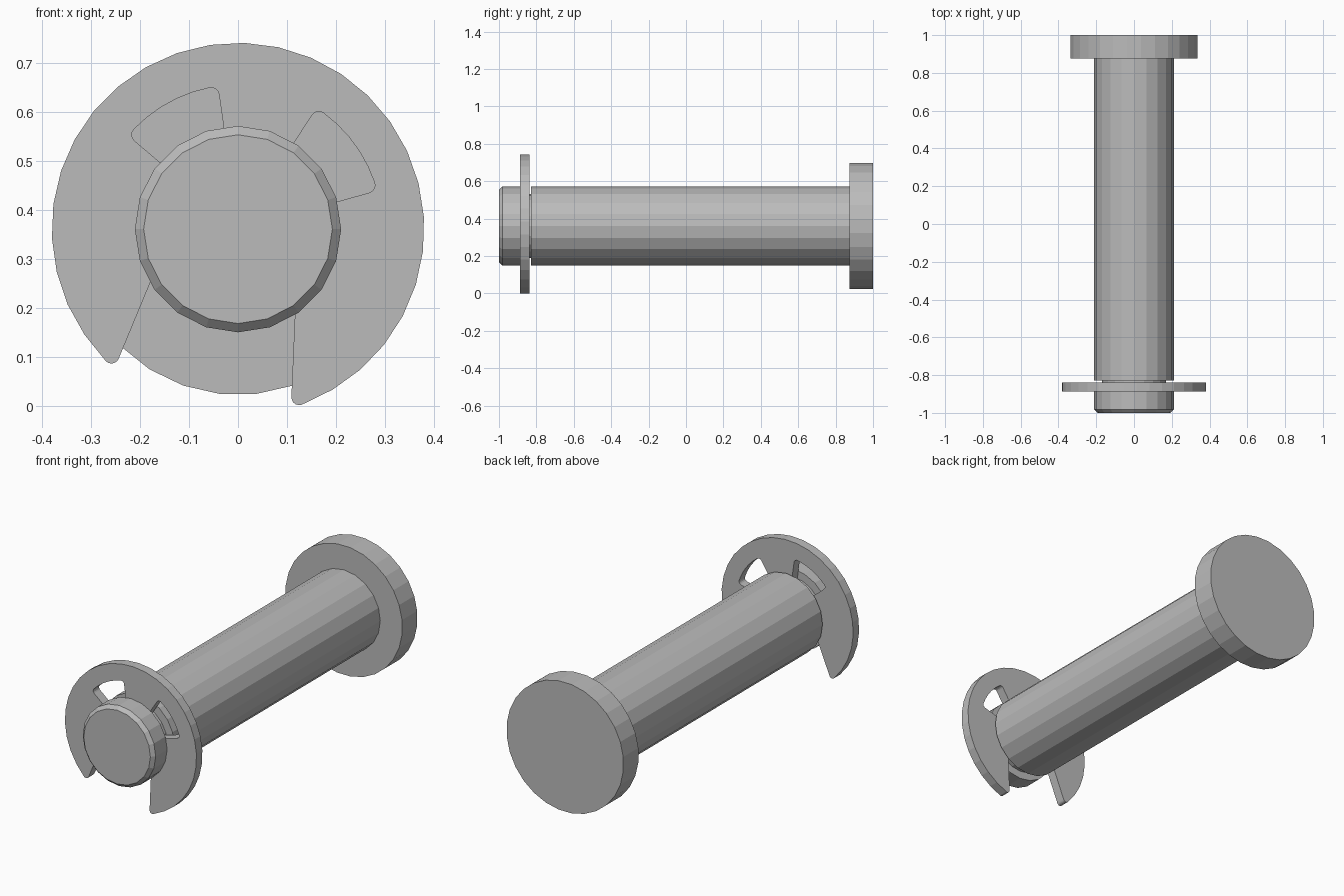
import bpy
import bmesh
from math import sin, cos, pi, radians

CENTRE_Z = 0.361

cube = bpy.data.objects.get("Cube")
if cube:
    bpy.data.objects.remove(cube, do_unlink=True)

steel = bpy.data.materials.new("grey steel")
steel.use_nodes = True
grey = (0.5, 0.5, 0.5, 1)
steel.diffuse_color = grey
steel.node_tree.nodes["Principled BSDF"].inputs["Base Color"].default_value = grey


def finish(bm, name):
    bmesh.ops.recalc_face_normals(bm, faces=bm.faces)
    mesh = bpy.data.meshes.new(name)
    bm.to_mesh(mesh)
    bm.free()
    mesh.materials.append(steel)
    obj = bpy.data.objects.new(name, mesh)
    obj.location.z = CENTRE_Z
    bpy.context.collection.objects.link(obj)
    return obj


def turned(name, profile, sides, offset=0.0):
    """Turn (radius, y) pairs about the y axis, with capped ends."""
    bm = bmesh.new()
    angles = [2 * pi * (i + offset) / sides for i in range(sides)]
    rings = [[bm.verts.new((r * cos(a), y, r * sin(a))) for a in angles]
             for r, y in profile]
    for lower, upper in zip(rings, rings[1:]):
        for i in range(sides):
            j = (i + 1) % sides
            bm.faces.new((lower[i], lower[j], upper[j], upper[i]))
    bm.faces.new(rings[0])
    bm.faces.new(rings[-1])
    return finish(bm, name)


def arc(radius, start, end, steps, centre=(0, 0)):
    """Arc points; the centre is polar (radius, degrees from the clip axis)."""
    cr, ca = centre[0], radians(centre[1])
    angles = [radians(start + (end - start) * i / steps) for i in range(steps + 1)]
    return [(cr * cos(ca) + radius * cos(a), cr * sin(ca) + radius * sin(a))
            for a in angles]


# Pin shaft with chamfered tip and retaining groove
turned("pin_shaft", [(0.193, -1), (0.211, -0.982), (0.211, -0.887), (0.17, -0.887),
                     (0.17, -0.828), (0.211, -0.828), (0.211, 0.875)], 20)

# Flat head at the back
turned("pin_head", [(0.339, 0.875), (0.339, 1)], 28, 0.5)

# Retaining clip: half outline, from the middle prong round to the outer rim
grip, window, fillet = 0.17, 0.295, 0.016
near, far, inset = 20.5, 62, 3.3
half = arc(grip, 0, near, 3)
half += arc(fillet, near - 90, near + inset, 4, (window - fillet, near + inset))
half += arc(window, near + inset, far - inset, 5)[1:-1]
half += arc(fillet, far - inset, far + 90, 4, (window - fillet, far - inset))
half += arc(grip, far, 123.2, 7)
half += arc(fillet, 259.5, 147.5, 5, (0.366, 147.5))
half += arc(0.381, 147.5, 0, 14)[1:]
outline = half + [(u, -v) for u, v in reversed(half[1:-1])]

# Turn the clip on the pin and give it thickness
tilt = radians(77.5)
bm = bmesh.new()
face = bm.faces.new([bm.verts.new((u * cos(tilt) - v * sin(tilt), -0.887,
                                   u * sin(tilt) + v * cos(tilt)))
                     for u, v in outline])
extruded = bmesh.ops.extrude_face_region(bm, geom=[face], use_keep_orig=True)
bmesh.ops.translate(bm, vec=(0, 0.049, 0),
                    verts=[g for g in extruded["geom"] if isinstance(g, bmesh.types.BMVert)])
finish(bm, "retaining_clip")
